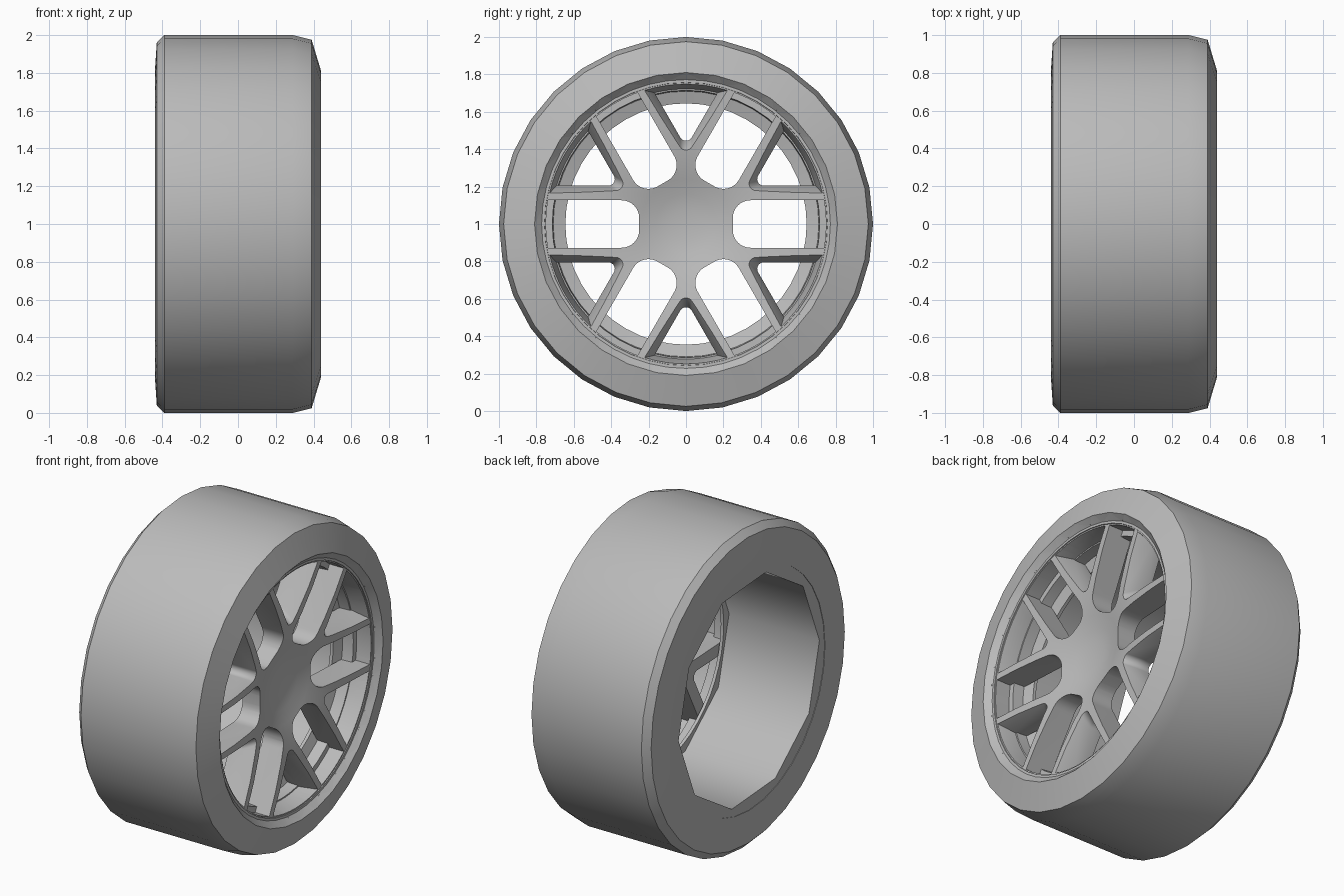
import bpy, bmesh
from math import sin, cos, asin, radians, pi

if "Cube" in bpy.data.objects:
    bpy.data.objects.remove(bpy.data.objects["Cube"], do_unlink=True)

grey = bpy.data.materials.new("plain grey")
grey.use_nodes = True
colour = (0.5, 0.5, 0.5, 1)
grey.diffuse_color = colour
grey.node_tree.nodes["Principled BSDF"].inputs["Base Color"].default_value = colour


def loft(bm, rings, closed=False, caps=False):
    """Skin a list of equal point rings."""
    loops = [[bm.verts.new(p) for p in ring] for ring in rings]
    pairs = list(zip(loops, loops[1:]))
    if closed:
        pairs.append((loops[-1], loops[0]))
    for a, b in pairs:
        n = len(a)
        for i in range(n):
            j = (i + 1) % n
            bm.faces.new((a[i], a[j], b[j], b[i]))
    if caps:
        bm.faces.new(loops[0])
        bm.faces.new(loops[-1])


def finish(name, bm):
    bmesh.ops.remove_doubles(bm, verts=bm.verts, dist=1e-5)
    bmesh.ops.recalc_face_normals(bm, faces=bm.faces)
    mesh = bpy.data.meshes.new(name)
    bm.to_mesh(mesh)
    bm.free()
    mesh.materials.append(grey)
    ob = bpy.data.objects.new(name, mesh)
    bpy.context.collection.objects.link(ob)
    return ob


def select(ob):
    bpy.ops.object.select_all(action='DESELECT')
    ob.select_set(True)
    bpy.context.view_layer.objects.active = ob


def smooth(ob):
    select(ob)
    bpy.ops.object.shade_smooth_by_angle(angle=radians(40))


def polar(x, r, a):
    """Point at radius r and angle a round the axle."""
    return (x, r * cos(a), 1 + r * sin(a))


def lathe(name, profile, sides, turn=0.0, closed=True):
    """Revolve an (x, radius) profile about the axle."""
    bm = bmesh.new()
    loft(bm, [[polar(x, r, turn + 2 * pi * i / sides) for i in range(sides)]
              for x, r in profile], closed)
    return finish(name, bm)


def arc(cu, cw, r, a0, a1, n=8):
    return [(cu + r * cos(a0 + (a1 - a0) * i / n),
             cw + r * sin(a0 + (a1 - a0) * i / n)) for i in range(n + 1)]


def slot_outline(half=0.127, inner=0.25, outer=0.748, f=0.095):
    """Parallel-sided opening with a rounded hub end."""
    a = asin(half / outer)
    return (arc(0, 0, outer, -a, a)
            + arc(inner + f, half - f, f, pi / 2, pi)
            + arc(inner + f, f - half, f, pi, 1.5 * pi))


def wedge_outline(d, outer, f=0.035):
    """Wedge opening whose sides lie d from the neighbouring slot axes."""
    a = pi / 6 - asin(d / outer)
    return arc(0, 0, outer, -a, a) + arc(2 * d + 2 * f, 0, f, 2 * pi / 3, 4 * pi / 3)


def place(outline, x, a):
    return [(x, u * cos(a) - w * sin(a), 1 + u * sin(a) + w * cos(a)) for u, w in outline]


# Tyre: tread, shoulders and both side walls
smooth(lathe("tyre", [(0.41, 0.78), (0.44, 0.81), (0.39, 0.975), (0.29, 1.0),
                      (-0.39, 1.0), (-0.43, 0.96), (-0.44, 0.81), (-0.44, 0.75),
                      (-0.40, 0.75)], 32))

# Ten-sided inner barrel with its rear flange
smooth(lathe("barrel", [(-0.437, 0.80), (-0.437, 0.70), (0.20, 0.70), (0.20, 0.80)],
             10, radians(-4)))

# Rim lip and the stepped ring behind the spokes
smooth(lathe("rim_lip", [(0.438, 0.808), (0.405, 0.772), (0.405, 0.757),
                         (0.38, 0.752), (0.38, 0.80)], 48))
smooth(lathe("rim_ring", [(0.30, 0.76), (0.30, 0.715), (0.23, 0.71), (0.21, 0.645),
                          (0.19, 0.645), (0.19, 0.76)], 48))

# Dished disc that becomes the hub and spokes
disc = lathe("hub_and_spokes", [(0.285, 0), (0.288, 0.08), (0.30, 0.16), (0.325, 0.24),
                                (0.35, 0.33), (0.372, 0.45), (0.39, 0.60), (0.40, 0.765),
                                (0.23, 0.765), (0.21, 0.40), (0.20, 0)], 48, closed=False)

# Openings: six slots, and six wedges with sloping edges
bm = bmesh.new()
for k in range(6):
    a = k * pi / 3
    loft(bm, [place(slot_outline(), x, a) for x in (0.0, 0.6)], caps=True)
    sections = [(0.0, 0.205, 0.722), (0.30, 0.205, 0.722), (0.40, 0.165, 0.748), (0.6, 0.165, 0.748)]
    loft(bm, [place(wedge_outline(d, r), x, a + pi / 6) for x, d, r in sections], caps=True)
cutter = finish("opening_cutter", bm)
cutter.hide_render = True

select(disc)
cut = disc.modifiers.new("openings", 'BOOLEAN')
cut.operation = 'DIFFERENCE'
cut.solver = 'EXACT'
cut.object = cutter
bpy.ops.object.modifier_apply(modifier=cut.name)
bpy.data.objects.remove(cutter, do_unlink=True)
smooth(disc)
